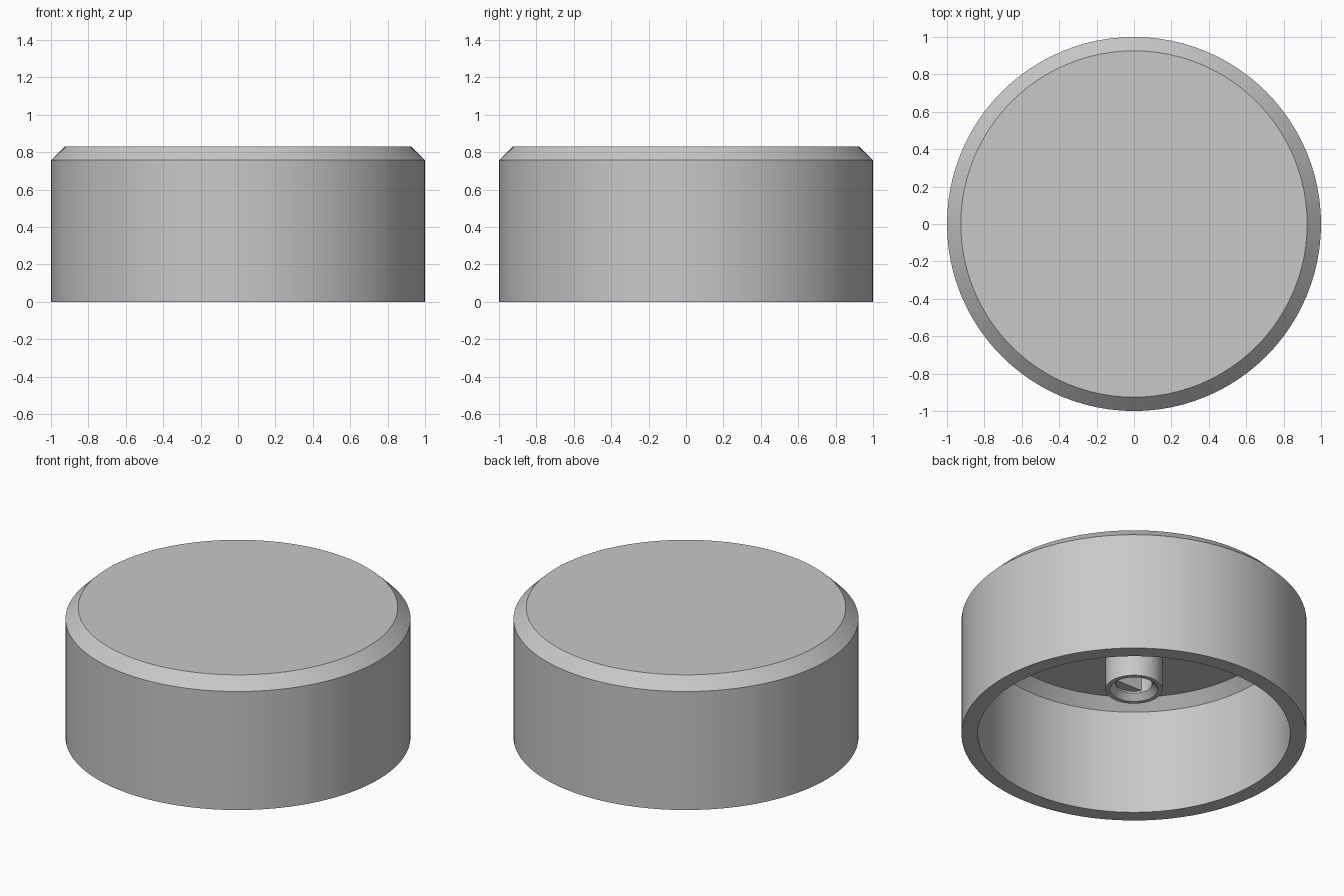
import bpy, bmesh, math

cube = bpy.data.objects.get("Cube")
if cube:
    bpy.data.objects.remove(cube, do_unlink=True)

SEGMENTS = 96
TOP, CEILING = 0.83, 0.735
BORE = 0.105

# Single plain grey
grey = bpy.data.materials.new("plain_grey")
grey.use_nodes = True
colour = (0.58, 0.58, 0.58, 1)
grey.diffuse_color = colour
grey.node_tree.nodes["Principled BSDF"].inputs["Base Color"].default_value = colour


def finish(name, bm):
    """Turn a bmesh into a shaded, coloured object."""
    bmesh.ops.remove_doubles(bm, verts=bm.verts, dist=1e-5)
    bmesh.ops.recalc_face_normals(bm, faces=bm.faces)
    mesh = bpy.data.meshes.new(name)
    bm.to_mesh(mesh)
    bm.free()
    mesh.materials.append(grey)
    obj = bpy.data.objects.new(name, mesh)
    bpy.context.collection.objects.link(obj)
    bpy.ops.object.select_all(action='DESELECT')
    obj.select_set(True)
    bpy.context.view_layer.objects.active = obj
    bpy.ops.object.shade_smooth_by_angle(angle=math.radians(30))
    return obj


def lathe(name, profile, closed=False):
    """Revolve (radius, height) points around the z axis."""
    bm = bmesh.new()
    verts = [bm.verts.new((r, 0, z)) for r, z in profile]
    pairs = list(zip(verts, verts[1:]))
    if closed:
        pairs.append((verts[-1], verts[0]))
    edges = [bm.edges.new(p) for p in pairs]
    bmesh.ops.spin(bm, geom=verts + edges, cent=(0, 0, 0), axis=(0, 0, 1),
                   angle=math.tau, steps=SEGMENTS, use_duplicate=False)
    return finish(name, bm)


# Hollow cap with a bevelled top edge and a bevelled inner ceiling
lathe("knob_cap", [(0, TOP), (0.926, TOP), (1, 0.758), (1, 0),
                   (0.905, 0), (0.905, 0.67), (0.843, CEILING), (0, CEILING)])

# Central shaft socket with a countersunk mouth
lathe("shaft_socket", [(0.165, CEILING), (0.165, 0.30), (0.14, 0.30),
                       (BORE, 0.335), (BORE, CEILING)], closed=True)

# Flat inside the bore: a segment of the circle, extruded upwards
half = math.acos(0.045 / BORE)
bm = bmesh.new()
arc = []
for i in range(17):
    a = -math.pi / 2 - half + 2 * half * i / 16
    arc.append(bm.verts.new((BORE * math.cos(a), BORE * math.sin(a), 0.347)))
face = bm.faces.new(arc)
new = bmesh.ops.extrude_face_region(bm, geom=[face], use_keep_orig=True)["geom"]
bmesh.ops.translate(bm, vec=(0, 0, CEILING - 0.347),
                    verts=[g for g in new if isinstance(g, bmesh.types.BMVert)])
finish("bore_flat", bm)
